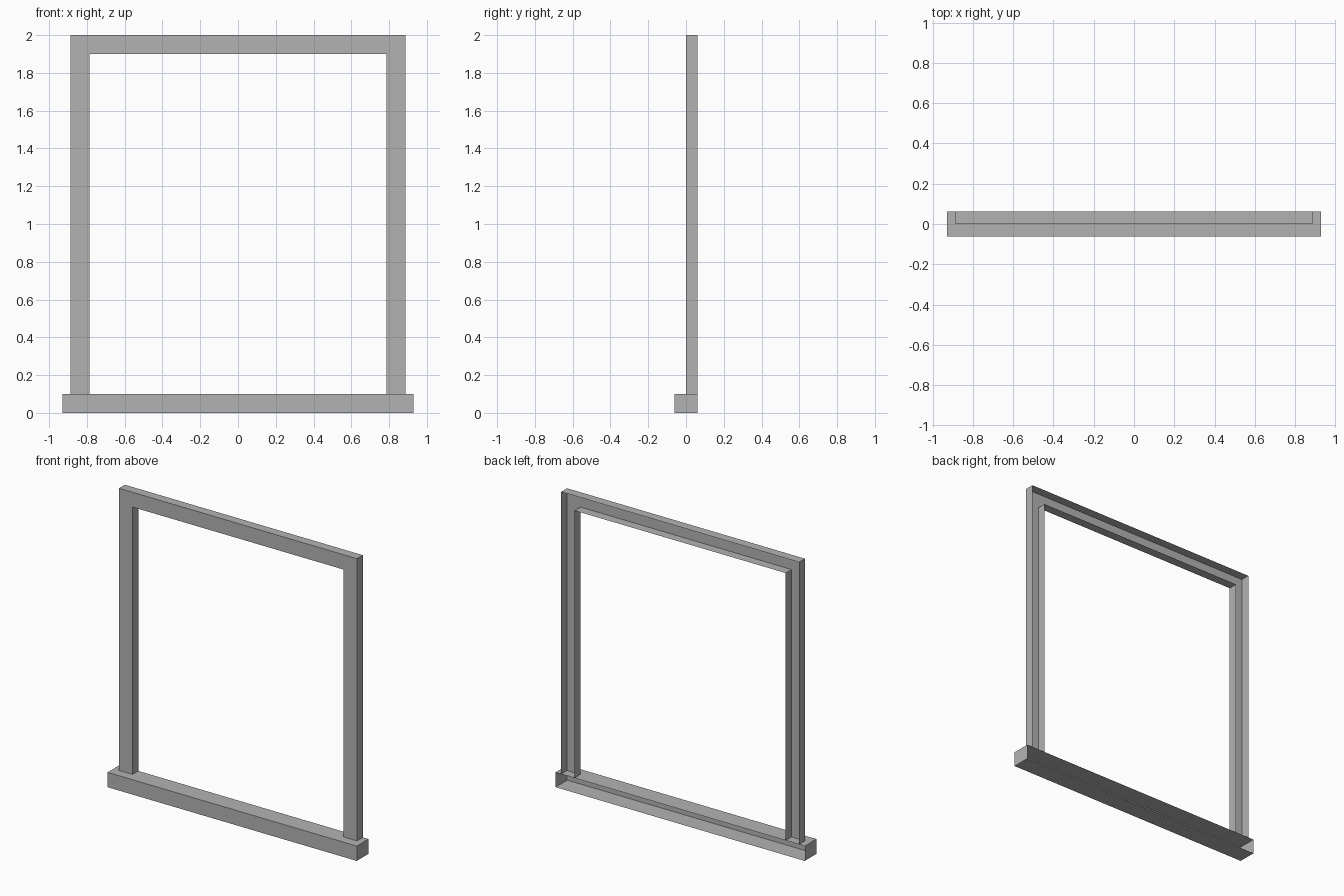
import bpy
import bmesh

if "Cube" in bpy.data.objects:
    bpy.data.objects.remove(bpy.data.objects["Cube"])

HALF_SILL, HALF_OUT, HALF_IN = 0.928, 0.886, 0.786
BACK, SILL_TOP, HEAD_BOTTOM, TOP = 0.062, 0.1, 1.9, 2.0

grey = bpy.data.materials.new("plain_grey")
grey.diffuse_color = (0.45, 0.45, 0.45, 1)
grey.use_nodes = True
grey.node_tree.nodes["Principled BSDF"].inputs["Base Color"].default_value = grey.diffuse_color


def finish(bm, name):
    mesh = bpy.data.meshes.new(name)
    bm.to_mesh(mesh)
    bm.free()
    mesh.materials.append(grey)
    obj = bpy.data.objects.new(name, mesh)
    bpy.context.collection.objects.link(obj)


# Window surround: flat front face with thin returns, open at the back and foot
bm = bmesh.new()
outline = [(-HALF_OUT, SILL_TOP), (-HALF_OUT, TOP), (HALF_OUT, TOP), (HALF_OUT, SILL_TOP),
           (HALF_IN, SILL_TOP), (HALF_IN, HEAD_BOTTOM), (-HALF_IN, HEAD_BOTTOM), (-HALF_IN, SILL_TOP)]
front = [bm.verts.new((x, 0, z)) for x, z in outline]
rear = [bm.verts.new((x, BACK, z)) for x, z in outline]
bm.faces.new(front)
for i in range(8):
    if i not in (3, 7):  # the feet stay open on the sill
        j = (i + 1) % 8
        bm.faces.new((front[j], front[i], rear[i], rear[j]))
finish(bm, "frame_surround")

# Sill: wider, deeper box, open at the back
bm = bmesh.new()
bmesh.ops.create_cube(bm, size=1)
for v in bm.verts:
    v.co = (v.co.x * 2 * HALF_SILL, v.co.y * 2 * BACK, (v.co.z + 0.5) * SILL_TOP)
bm.normal_update()
bmesh.ops.delete(bm, geom=[f for f in bm.faces if f.normal.y > 0.5], context='FACES_ONLY')
finish(bm, "sill")
